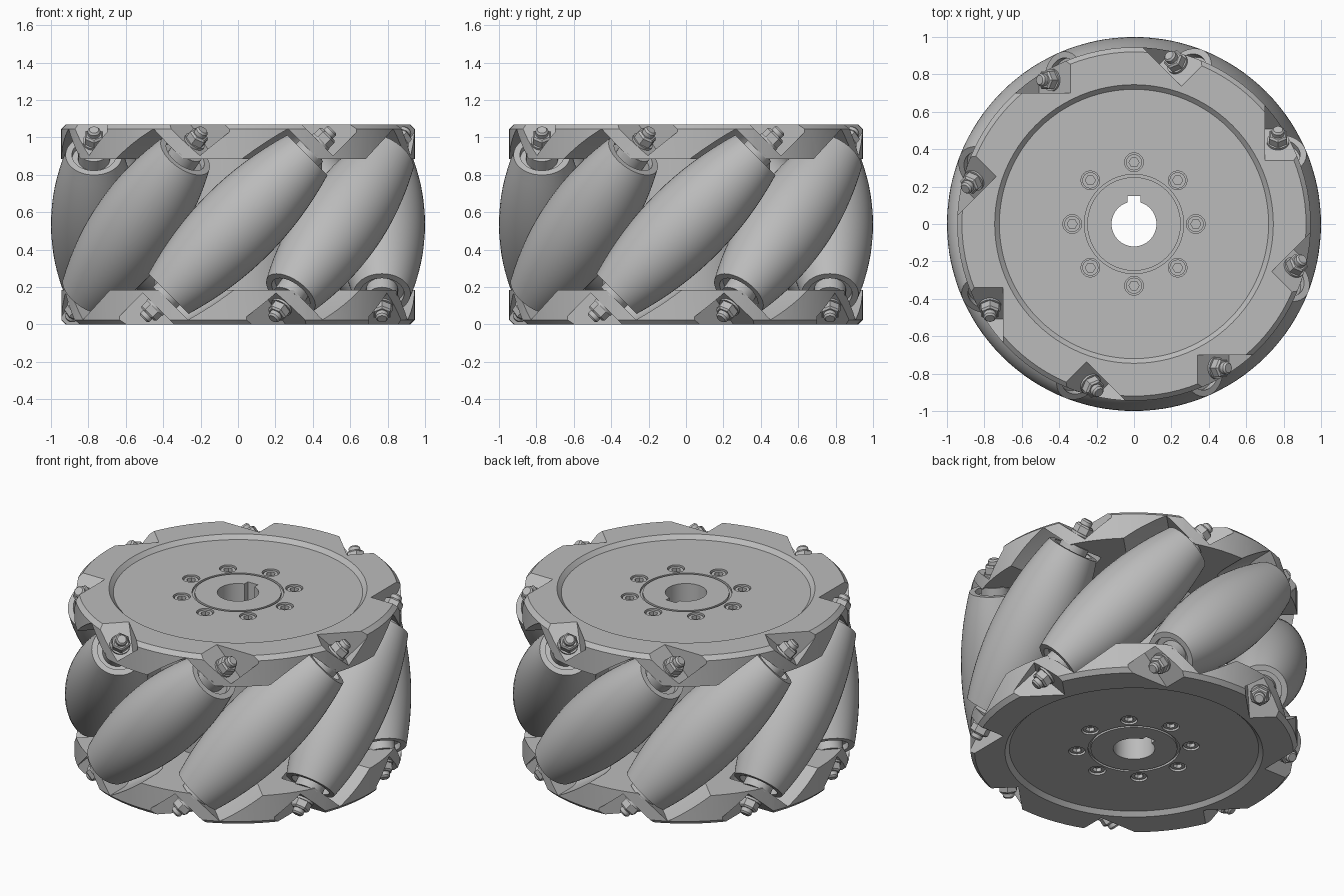
import bpy, bmesh, math
from mathutils import Matrix, Vector

if "Cube" in bpy.data.objects:
    bpy.data.objects.remove(bpy.data.objects["Cube"])

MID = 0.535        # half the wheel width
AXIS = 0.77        # distance of the roller axles from the wheel centre
ANGLES = [math.radians(45 * i) for i in range(8)]

grey = bpy.data.materials.new("machined grey")
grey.use_nodes = True
grey.diffuse_color = (0.5, 0.5, 0.5, 1)
grey.node_tree.nodes["Principled BSDF"].inputs["Base Color"].default_value = (0.5, 0.5, 0.5, 1)


def add(name, bm, matrix=None):
    bmesh.ops.recalc_face_normals(bm, faces=bm.faces)
    mesh = bpy.data.meshes.new(name)
    bm.to_mesh(mesh)
    bm.free()
    mesh.materials.append(grey)
    ob = bpy.data.objects.new(name, mesh)
    bpy.context.collection.objects.link(ob)
    if matrix:
        ob.matrix_world = matrix
    return ob


def lathe(profile, sides, closed=False):
    """Revolve (radius, height) points round z."""
    bm = bmesh.new()
    verts = [bm.verts.new((r, 0, z)) for r, z in profile]
    edges = [bm.edges.new(p) for p in zip(verts, verts[1:])]
    if closed:
        edges.append(bm.edges.new((verts[-1], verts[0])))
    bmesh.ops.spin(bm, geom=verts + edges, cent=(0, 0, 0), axis=(0, 0, 1),
                   angle=math.tau, steps=sides, use_merge=True)
    bmesh.ops.remove_doubles(bm, verts=bm.verts, dist=1e-5)
    return bm


def cylinder(radius, z0, z1, sides):
    return lathe([(0, z0), (radius, z0), (radius, z1), (0, z1)], sides)


def box(lo, hi):
    bm = bmesh.new()
    bmesh.ops.create_cube(bm, size=1)
    lo, hi = Vector(lo), Vector(hi)
    for v in bm.verts:
        v.co = Vector(c * s for c, s in zip(v.co, hi - lo)) + (lo + hi) / 2
    return bm


def cut(target, cutters):
    for c in cutters:
        c.hide_render = True
        mod = target.modifiers.new("cut", 'BOOLEAN')
        mod.operation = 'DIFFERENCE'
        mod.solver = 'EXACT'
        mod.object = c
    bpy.context.view_layer.update()
    deps = bpy.context.evaluated_depsgraph_get()
    mesh = bpy.data.meshes.new_from_object(target.evaluated_get(deps))
    target.modifiers.clear()
    target.data = mesh
    for c in cutters:
        bpy.data.objects.remove(c)


def axle_frame(a):
    """Local z runs along the tilted axle, local y points outward."""
    radial = Vector((math.cos(a), math.sin(a), 0))
    along = Vector((-math.sin(a), math.cos(a), 1)).normalized()
    m = Matrix((radial.cross(along), radial, along)).transposed().to_4x4()
    m.translation = radial * AXIS + Vector((0, 0, MID))
    return m


def roller_radius(s):
    """Distance from the axle to the rolling cylinder of radius one."""
    return min(math.hypot(u, math.sqrt(1 - (s + u) ** 2 / 2) - AXIS)
               for u in (i * 0.004 - 0.12 for i in range(61)))


FRAMES = [axle_frame(a) for a in ANGLES]
FLIP = Matrix.Rotation(math.pi, 4, 'Y')
OVER = Matrix.Translation((0, 0, MID)) @ FLIP @ Matrix.Translation((0, 0, -MID))
END = 0.525
stations = [END * i / 8 for i in range(-8, 9)]


def roller_clearance():
    """Enlarged roller swept outward."""
    bm = lathe([(0, -0.55)] + [(roller_radius(s) + 0.02, s * 0.55 / END) for s in stations]
               + [(0, 0.55)], 24)
    copy = bmesh.ops.duplicate(bm, geom=bm.verts[:] + bm.edges[:] + bm.faces[:])
    bmesh.ops.translate(bm, vec=(0, 0.3, 0),
                        verts=[g for g in copy["geom"] if isinstance(g, bmesh.types.BMVert)])
    points = [v.co.copy() for v in bm.verts]
    bm.clear()
    hull = bmesh.ops.convex_hull(bm, input=[bm.verts.new(p) for p in points])
    bmesh.ops.delete(bm, geom=list({g for g in hull["geom_interior"] + hull["geom_unused"]
                                    if isinstance(g, bmesh.types.BMVert)}), context='VERTS')
    return bm


# Side plate with shallow recess, hub groove and rim chamfer
plate_profile = [(0.12, 0.885), (0.945, 0.885), (0.945, 1.045), (0.92, 1.07), (0.745, 1.07),
                 (0.72, 1.045), (0.265, 1.045), (0.265, 1.03), (0.25, 1.03), (0.25, 1.045),
                 (0.12, 1.045)]
upper = add("upper_side_plate", lathe(plate_profile, 96, True))
hub = add("hub", lathe([(0.12, 0.17), (0.45, 0.17), (0.45, 0.9), (0.12, 0.9)], 64, True))

# Roller clearances, nut seats, screw counterbores and keyway
cutters = [add("keyway_cutter", box((-0.035, 0, -1), (0.035, 0.15, 2)))]
for a, m in zip(ANGLES, FRAMES):
    spot = Matrix.Translation((0.33 * math.cos(a), 0.33 * math.sin(a), 1.045))
    cutters += [add("clearance_cutter", roller_clearance(), m),
                add("seat_cutter", box((-0.1, -0.07, 0.619), (0.5, 0.6, 1.2)), m),
                add("counterbore_cutter", cylinder(0.05, -0.035, 0.1, 24), spot)]
cut(upper, cutters)
cut(hub, [add("keyway_cutter", box((-0.035, 0, -1), (0.035, 0.15, 2)))])
lower = bpy.data.objects.new("lower_side_plate", upper.data)
bpy.context.collection.objects.link(lower)
lower.matrix_world = OVER

# Hub screws with hexagon sockets
screw = add("hub_screw", cylinder(0.043, -0.04, -0.008, 24))
cut(screw, [add("socket_cutter", cylinder(0.027, -0.03, 0.1, 6))])
screw_mesh = screw.data
bpy.data.objects.remove(screw)
for i, a in enumerate(ANGLES):
    spot = Matrix.Translation((0.33 * math.cos(a), 0.33 * math.sin(a), 1.045))
    for side, flip in (("upper", Matrix.Identity(4)), ("lower", OVER)):
        ob = bpy.data.objects.new(f"{side}_hub_screw_{i + 1}", screw_mesh)
        bpy.context.collection.objects.link(ob)
        ob.matrix_world = flip @ spot

# Barrel rollers with recessed ends, bushings, axles, washers and nuts
body = [(0, -0.49), (0.118, -0.49), (0.118, -END)]
body += [(roller_radius(s), s) for s in stations]
body += [(r, -z) for r, z in reversed(body[:3])]
for i, m in enumerate(FRAMES, 1):
    add(f"roller_{i}", lathe(body, 48), m)
    add(f"axle_{i}", lathe([(0, -0.715), (0.025, -0.715), (0.034, -0.705), (0.034, 0.705),
                            (0.025, 0.715), (0, 0.715)], 20), m)
    for side, f in (("upper", m), ("lower", m @ FLIP)):
        add(f"{side}_bushing_{i}", cylinder(0.085, 0.48, 0.56, 24), f)
        add(f"{side}_washer_{i}", cylinder(0.06, 0.615, 0.632, 24), f)
        add(f"{side}_nut_{i}", lathe([(0, 0.63), (0.056, 0.63), (0.056, 0.672),
                                      (0.046, 0.682), (0, 0.682)], 6), f)

# Smooth curved surfaces while keeping machined edges crisp
bpy.ops.object.select_all(action='DESELECT')
for ob in bpy.context.scene.objects:
    if ob.type == 'MESH':
        ob.select_set(True)
        bpy.context.view_layer.objects.active = ob
bpy.ops.object.shade_smooth_by_angle(angle=math.radians(30))
